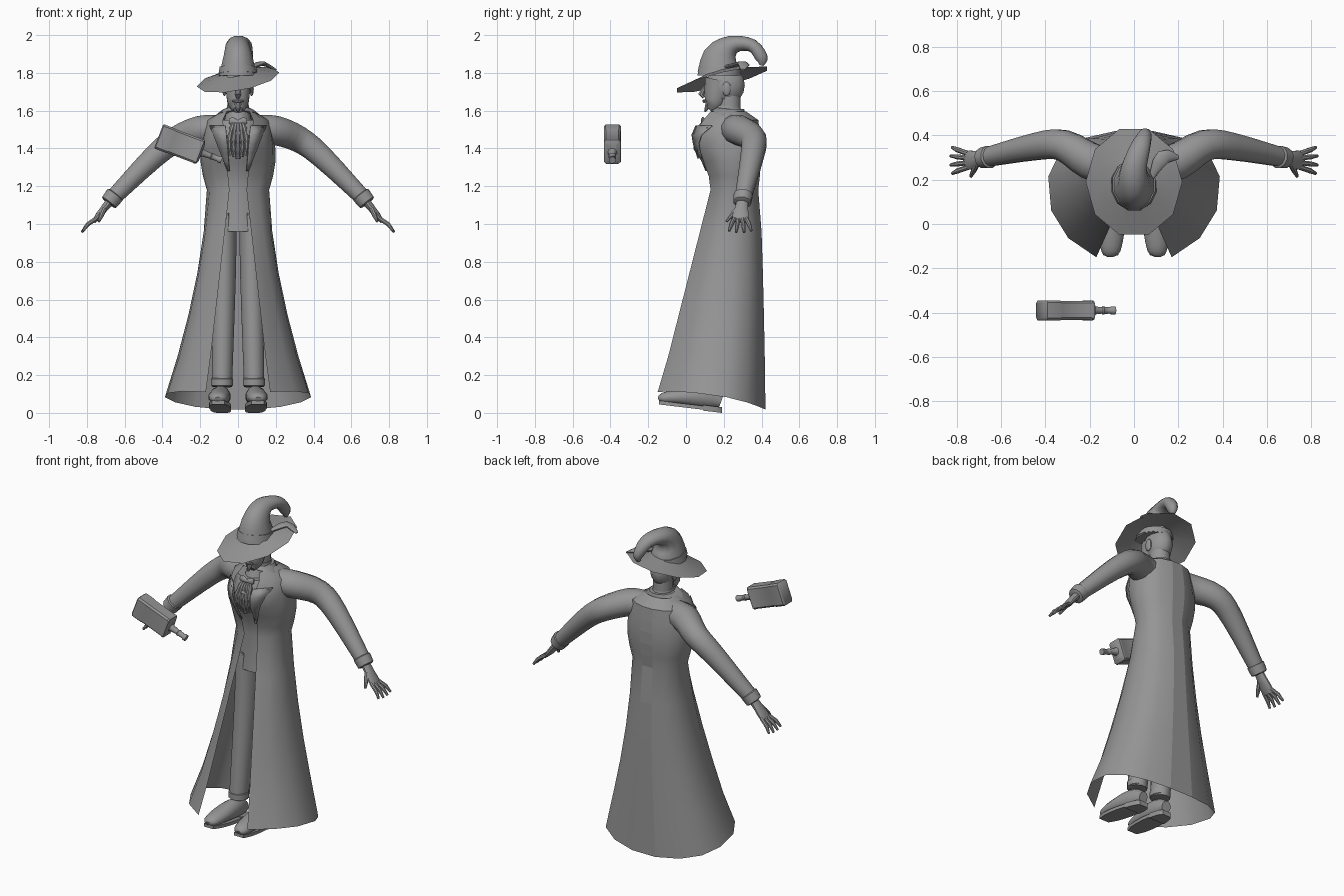
import bpy
from math import sin, cos, pi, asin, radians, sqrt
from mathutils import Vector

if "Cube" in bpy.data.objects:
    bpy.data.objects.remove(bpy.data.objects["Cube"])

GREY = (.3, .3, .3, 1)
grey = bpy.data.materials.new("plain_grey")
grey.use_nodes = True
grey.diffuse_color = GREY
grey.node_tree.nodes["Principled BSDF"].inputs["Base Color"].default_value = GREY

X, Y, Z = (Vector(axis) for axis in ((1, 0, 0), (0, 1, 0), (0, 0, 1)))


def loft(name, rings, closed=True, caps=True, mirror=False, thickness=0):
    """Skin a list of equally long point rings."""
    count = len(rings[0])
    verts = [tuple(point) for ring in rings for point in ring]
    faces = []
    for start in range(0, len(verts) - count, count):
        for j in range(count if closed else count - 1):
            a, b = start + j, start + (j + 1) % count
            faces.append((a, b, b + count, a + count))
    if closed and caps:
        faces.append(tuple(reversed(range(count))))
        faces.append(tuple(range(len(verts) - count, len(verts))))
    mesh = bpy.data.meshes.new(name)
    mesh.from_pydata(verts, [], faces)
    mesh.materials.append(grey)
    obj = bpy.data.objects.new(name, mesh)
    bpy.context.collection.objects.link(obj)
    bpy.ops.object.select_all(action="DESELECT")
    obj.select_set(True)
    bpy.context.view_layer.objects.active = obj
    bpy.ops.object.shade_smooth_by_angle(angle=radians(40))
    if thickness:
        obj.modifiers.new("Thickness", "SOLIDIFY").thickness = thickness
    if mirror:
        obj.modifiers.new("Mirror", "MIRROR")
    return obj


def rounded(stations):
    """Pass a smooth curve through the stations."""
    padded = [stations[0]] + stations + [stations[-1]]
    result = []
    for before, a, b, after in zip(padded, padded[1:], padded[2:], padded[3:]):
        for step in range(3):
            t = step / 3
            bend = (b - before) * (1 - t) - (after - a) * t
            result.append(a.lerp(b, t * t * (3 - t - t)) + bend * t * (1 - t) / 2)
    return result + [stations[-1]]


def sweep(name, path, ref=Y, sides=12, smooth=False, **options):
    """Tube through stations of x, y, z, radius and an optional second radius."""
    stations = [Vector((*p[:4], p[-1])) for p in path]
    if smooth:
        stations = rounded(stations)
    centres = [Vector(s[:3]) for s in stations]
    rings = []
    for i, (station, centre) in enumerate(zip(stations, centres)):
        ahead = (centres[min(i + 1, len(centres) - 1)] - centres[max(i - 1, 0)]).normalized()
        side = ref.cross(ahead).normalized()
        other = ahead.cross(side)
        angles = [2 * pi * (j + .5) / sides for j in range(sides)]
        rings.append([centre + side * station[3] * cos(a) + other * station[4] * sin(a)
                      for a in angles])
    return loft(name, rings, **options)


def straight(start, direction, profile):
    """Stations along a straight line, from pairs of distance and radius."""
    return [(*(start + direction * distance), *radii) for distance, *radii in profile]


def ball(name, centre, size, **options):
    bands = [pi * (i + .1) / 8.2 for i in range(9)]
    sweep(name, [(*(centre - Z * size.z * cos(a)), size.x * sin(a), size.y * sin(a))
                 for a in bands], **options)


# Coat rules: height, half width, middle y, front y, back y, half opening
def skirt(u):
    return (1.18 - 1.1 * u, .165 + .225 * u ** 1.6, .245 - .085 * u,
            .13 - .28 * u, .385 + .04 * sqrt(u), .045 + .125 * u)


def bodice(v):
    swell = sin(pi * v)
    return (1.18 + .37 * v, .165 + .035 * swell, .245,
            .13 - .09 * sin(2.7 * v * v), .385 + .015 * swell, .045 + .035 * v)


def front_y(row, x):
    height, width, middle, front, back, opening = row
    depth = (middle - front) / sqrt(1 - (opening / width) ** 2)
    return middle - depth * sqrt(max(0, 1 - (x / width) ** 2))


def coat_ring(row, is_hem=False, steps=13):
    height, width, middle, front, back, opening = row
    first = asin(opening / width)
    ring = []
    for i in range(steps + 1):
        t = first + 2 * (pi - first) * i / steps
        x, c = width * sin(t), cos(t)
        y = front_y(row, x) if c > 0 else middle + (back - middle) * abs(c) ** .75
        dip = .05 * cos(1.3 * min(t, 2 * pi - t) - 1) - .015 if is_hem else 0
        ring.append((x, y, height + dip))
    return ring


skirt_rows = [skirt(1 - i / 5) for i in range(6)]
bodice_rows = [bodice(i / 5) for i in range(1, 6)]
neckline = (1.595, .09, .24, .13, .32, .06)
coat_rows = skirt_rows + bodice_rows + [neckline]
coat = loft("long_coat", [coat_ring(row, row is coat_rows[0]) for row in coat_rows], closed=False)
# Flat centre panel down the back
for face in coat.data.polygons:
    if abs(face.center.x) < .02 and face.center.y > .25:
        face.use_smooth = False

# Waistcoat and hips inside the coat
torso = []
for height, width, middle, front, back, opening in [skirt(.2), skirt(0)] + bodice_rows:
    angles = [pi * i / 10 for i in range(20)]
    inset = .005 if height > 1 else .04
    depths = [middle - front - inset if sin(a) < 0 else back - middle - .03 for a in angles]
    torso.append([(min(width * .9, .15) * cos(a), middle + depth * sin(a), height)
                  for a, depth in zip(angles, depths)])
loft("waistcoat", torso)

# Lapels follow the chest of the coat
lapel = []
for i in range(6):
    v = .27 + .13 * i
    row = bodice(v)
    edges = row[5] - .01, row[5] + .11 * (v - .25)
    lapel.append([(x, front_y(row, x) - .007, row[0]) for x in edges])
loft("lapel", lapel, closed=False, mirror=True, thickness=.005)

# Collar, neck cloth, bow and ruffles
sweep("coat_collar", [(0, .225, 1.57, .12, .1), (0, .235, 1.6, .085), (0, .235, 1.61, .075)])
sweep("neck_cloth", [(0, .215, 1.54, .075, .1), (0, .22, 1.625, .06, .07)])
sweep("bow", [(0, .09, 1.54, .01), (.03, .09, 1.545, .022, .012), (.045, .095, 1.545, .015, .01)],
      mirror=True)
for column in range(-2, 3):
    ruffle = []
    for i in range(8):
        fall = i / 7
        x = column * (.013 + .01 * sin(2.5 * fall))
        y = .085 - .035 * sin(2.8 * fall)
        ruffle.append((x, y, 1.53 - (.18 - .01 * abs(column)) * fall, .01 + .005 * (i % 2)))
    sweep("ruffle", ruffle, sides=8)

# Sleeves and cuffs
sweep("sleeve", [(.11, .26, 1.5, .08, .085), (.2, .285, 1.495, .08, .085), (.32, .355, 1.45, .072),
                 (.44, .35, 1.36, .063), (.67, .3, 1.13, .044)], smooth=True, mirror=True)
wrist, reach = Vector((.67, .3, 1.13)), Vector((.62, -.1, -.78))
sweep("cuff", straight(wrist, reach, [(-.035, .045), (-.03, .052), (.02, .048), (.025, .038)]),
      mirror=True)

# Hands
sweep("palm", straight(wrist, reach, [(.01, .024, .03), (.06, .02, .036), (.11, .018, .044),
                                      (.15, .01, .04)]), mirror=True)
for i in range(4):
    spread = (i - 1.5) * .021
    knuckle = wrist + reach * .13 + Y * spread
    bend = Vector((.045, spread / 2, -.03))
    tip = Vector((.08, spread, -.075)) * (1 - abs(spread) * 4)
    sweep("finger", [(*(knuckle + offset), radius) for offset, radius in
                     ((X * 0, .012), (bend, .012), (tip, .007))], sides=8, mirror=True)
thumb_way = Vector((.03, -.06, -.07))
sweep("thumb", straight(wrist + reach * .06 - Y * .02, thumb_way, [(0, .014), (.5, .013), (1, .007)]),
      ref=X, sides=8, mirror=True)

# Trousers and shoes
sweep("trouser_leg", [(.07, .22, 1.05, .066, .1), (.075, .19, .7, .065, .08),
                      (.085, .13, .14, .055, .06)], smooth=True, mirror=True)
ankle = Vector((.085, .13, .14))
sweep("trouser_cuff", straight(ankle, Z, [(0, .052), (.005, .06), (.04, .06), (.045, .054)]),
      mirror=True)
sweep("shoe", [(.085, .185, .06, .03, .035), (.09, .1, .085, .05, .06),
               (.1, -.03, .085, .058, .044), (.105, -.12, .078, .045, .03),
               (.105, -.145, .072, .02, .012)], ref=Z, smooth=True, mirror=True)


def slab(name, length, half_height):
    """Shoe underside, running forward from the heel and rising to the toe."""
    rings = []
    for i in range(7):
        s = length * i / 6
        middle = Vector((.085 + .02 * s, .19 - .335 * s, .015 + .04 * s))
        width = .028 + .03 * sqrt(sin(pi * s))
        corners = (-1, -1), (1, -1), (1, 1), (-1, 1)
        rings.append([middle + X * width * a + Z * half_height * b for a, b in corners])
    loft(name, rings, mirror=True)


slab("sole", .99, .01)
slab("heel", .3, .015)

# Head
sweep("neck", [(0, .23, 1.56, .06), (0, .225, 1.7, .056, .065)])
ball("skull", Vector((0, .21, 1.735)), Vector((.073, .105, .105)))
sweep("face", [(0, .125, 1.605, .024, .022), (0, .14, 1.62, .044, .04),
               (0, .155, 1.655, .06, .06), (0, .18, 1.76, .07, .085)], smooth=True)
sweep("nose", [(0, .105, 1.735, .01), (0, .08, 1.685, .017), (0, .095, 1.67, .01)], sides=8)
sweep("lips", [(-.03, .105, 1.65, .005), (0, .095, 1.65, .009), (.03, .105, 1.65, .005)], sides=8)
sweep("beard", [(0, .12, 1.635, .02), (0, .1, 1.595, .005)], sides=8)
ball("ear", Vector((.072, .215, 1.715)), Vector((.012, .024, .038)), mirror=True)


# Hat: tilted brim, drooping crown, band and feather
def brim_ring(width, depth, lift, sides=10):
    ring = []
    for i in range(sides):
        a = 2 * pi * (i + .5) / sides
        x, y = width * sin(a), depth * cos(a)
        ring.append((x, .19 - y, 1.765 + .17 * x - .24 * y + lift))
    return ring


loft("hat_brim", [brim_ring(.085, .095, .04), brim_ring(.15, .17, .02), brim_ring(.218, .25, 0)],
     caps=False)
sweep("hat_crown", [(0, .175, 1.785, .118, .105), (0, .185, 1.885, .098, .078),
                    (0, .25, 1.95, .05, .06), (.03, .35, 1.945, .035, .045),
                    (.05, .4, 1.88, .034, .03), (.05, .4, 1.84, .012)], ref=X, smooth=True)
sweep("hat_band", [(0, .176, 1.795, .119, .106), (0, .18, 1.83, .115, .1)], ref=X)
sweep("hat_feather", [(.08, .21, 1.83, .012, .01), (.13, .3, 1.85, .035, .012),
                      (.2, .3, 1.815, .01, .006)], ref=Z, smooth=True)

# Floating bottle, lying at a slant
base, slant = Vector((-.42, -.39, 1.465)), Vector((.934, 0, -.356))


def bottle_ring(distance, inset, cut=.01):
    """Box outline with cut corners, set square to the bottle axis."""
    tall, deep = .069 - inset, .045 - inset
    quarter = [(tall, deep - cut), (tall - cut, deep)]
    half = quarter + [(-u, v) for u, v in reversed(quarter)]
    outline = half + [(-u, -v) for u, v in half]
    return [base + slant * distance + slant.cross(Y) * -u + Y * v for u, v in outline]


loft("bottle_body", [bottle_ring(*pair) for pair in (
    (0, .006), (.006, 0), (.07, 0), (.075, .002), (.22, .002), (.225, 0), (.235, .002), (.245, .02))])
sweep("bottle_neck", straight(base, slant, [(.235, .03), (.255, .019), (.295, .015), (.3, .02),
                                            (.31, .016), (.335, .015), (.34, .019), (.357, .019)]))
